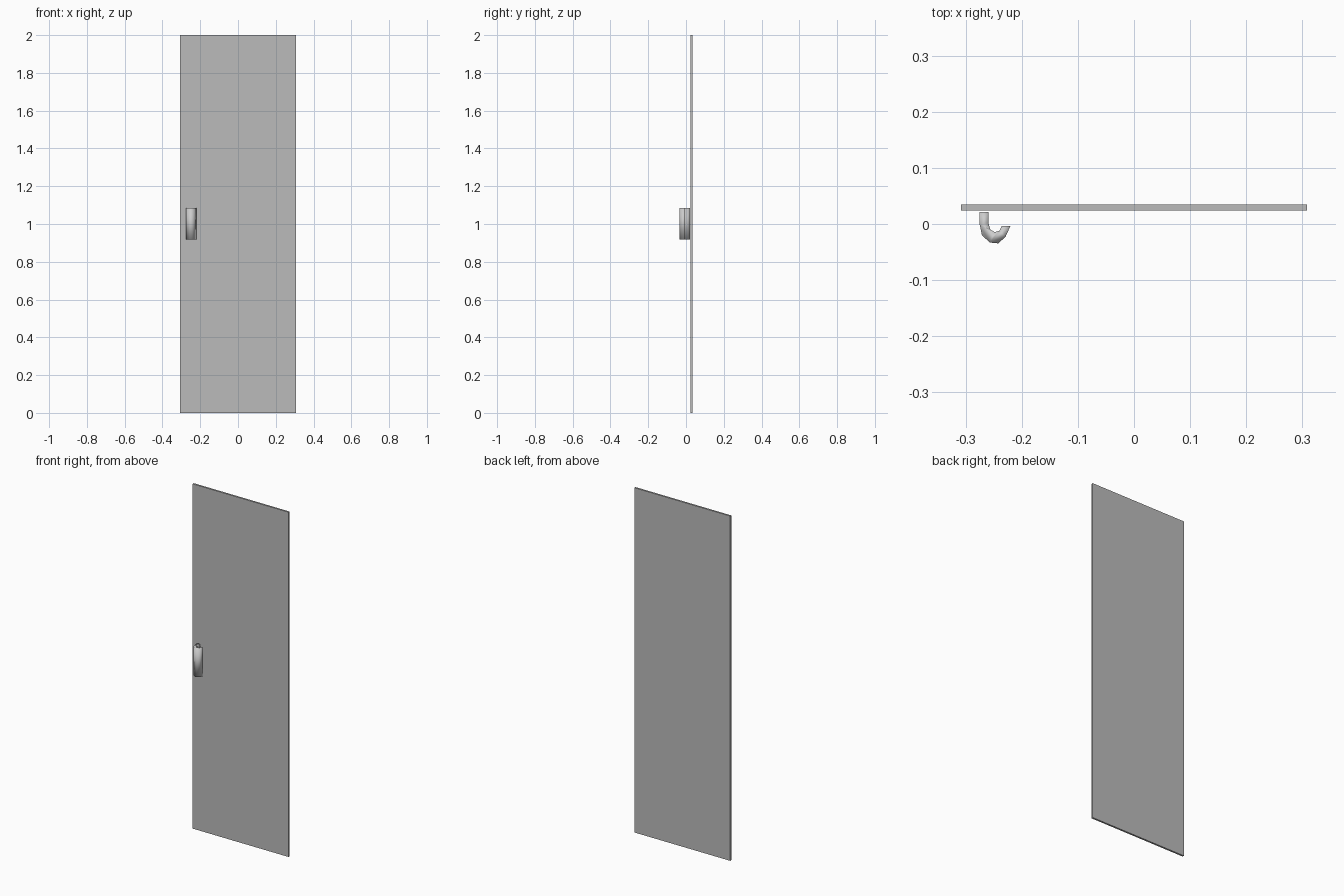
import bpy, bmesh

if "Cube" in bpy.data.objects:
    bpy.data.objects.remove(bpy.data.objects["Cube"])


def extrude_profile(name, points, z0, z1):
    """Closed outline in the XY plane pulled straight up from z0 to z1."""
    bm = bmesh.new()
    face = bm.faces.new([bm.verts.new((x, y, z0)) for x, y in points])
    ext = bmesh.ops.extrude_face_region(bm, geom=[face], use_keep_orig=True)
    for v in ext["geom"]:
        if isinstance(v, bmesh.types.BMVert):
            v.co.z = z1
    bmesh.ops.recalc_face_normals(bm, faces=bm.faces)
    mesh = bpy.data.meshes.new(name)
    bm.to_mesh(mesh)
    bm.free()
    obj = bpy.data.objects.new(name, mesh)
    bpy.context.collection.objects.link(obj)
    return obj


# See-through grey door panel
W, BACK, FRONT = 0.308, 0.0345, 0.024
panel = extrude_profile("door_panel",
                        [(-W, FRONT), (W, FRONT), (W, BACK), (-W, BACK)], 0, 2)
glass = bpy.data.materials.new("grey_glass")
glass.diffuse_color = (0.5, 0.5, 0.5, 0.6)
glass.use_nodes = True
glass.node_tree.nodes["Principled BSDF"].inputs["Base Color"].default_value = glass.diffuse_color
panel.data.materials.append(glass)

# Hooked pull handle: outer bend, then inner bend
outer = [(-0.275, 0.021), (-0.275, -0.001), (-0.271, -0.020), (-0.257, -0.033),
         (-0.242, -0.0345), (-0.229, -0.023), (-0.2205, -0.004)]
inner = [(-0.236, -0.004), (-0.240, -0.012), (-0.248, -0.0145),
         (-0.256, -0.010), (-0.2595, 0.002), (-0.2595, 0.021)]
handle = extrude_profile("pull_handle", outer + inner, 0.918, 1.085)
for poly in handle.data.polygons:
    poly.use_smooth = True
